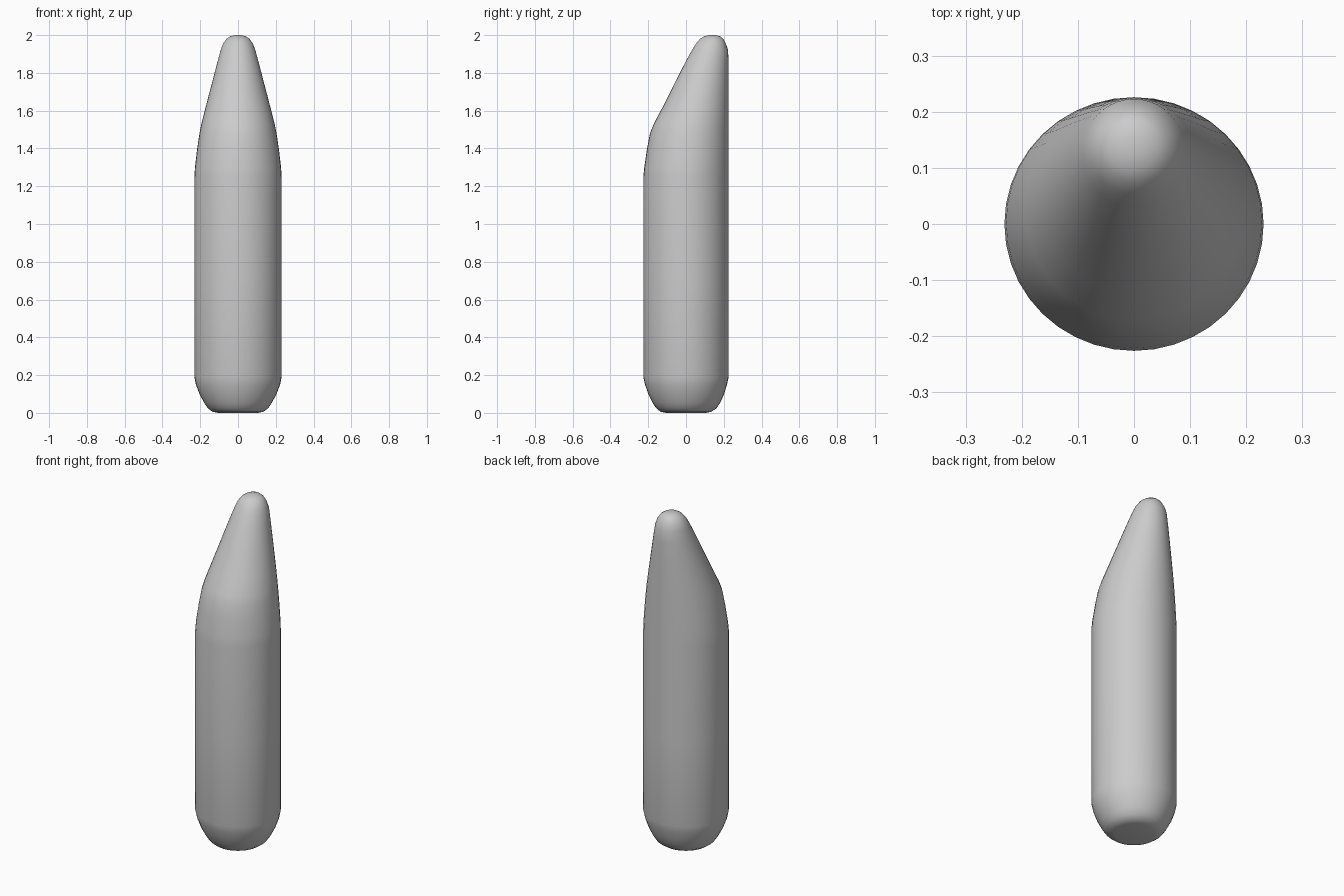
import bpy, bmesh
from math import cos, sin, pi

# Oval cross-sections up the body: height, half width, front y, back y
SECTIONS = [
    (0.000, 0.105, -0.105, 0.105), (0.006, 0.135, -0.135, 0.135),
    (0.025, 0.160, -0.158, 0.162), (0.055, 0.180, -0.178, 0.182),
    (0.100, 0.204, -0.200, 0.202), (0.150, 0.223, -0.217, 0.217),
    (0.190, 0.231, -0.226, 0.226), (0.700, 0.231, -0.226, 0.226),
    (1.250, 0.231, -0.226, 0.226), (1.300, 0.228, -0.221, 0.226),
    (1.400, 0.216, -0.206, 0.226), (1.480, 0.204, -0.191, 0.226),
    (1.530, 0.194, -0.171, 0.226), (1.620, 0.171, -0.123, 0.226),
    (1.750, 0.137, -0.058, 0.226), (1.850, 0.111, -0.007, 0.225),
    (1.920, 0.092, 0.031, 0.223), (1.955, 0.079, 0.053, 0.211),
    (1.980, 0.061, 0.074, 0.198), (1.993, 0.042, 0.095, 0.183),
    (2.000, 0.016, 0.121, 0.157),
]
SIDES = 40

bm = bmesh.new()
rings = []
for z, half, front, back in SECTIONS:
    mid, depth = (front + back) / 2, (back - front) / 2
    rings.append([bm.verts.new((half * cos(2 * pi * i / SIDES),
                                mid + depth * sin(2 * pi * i / SIDES), z))
                  for i in range(SIDES)])
for low, high in zip(rings, rings[1:]):
    for i in range(SIDES):
        j = (i + 1) % SIDES
        bm.faces.new((low[i], low[j], high[j], high[i]))
# Flat base and tiny tip cap
bm.faces.new(rings[0][::-1])
bm.faces.new(rings[-1])

mesh = bpy.data.meshes.new("slanted_tip_body")
bm.to_mesh(mesh)
bm.free()
body = bpy.data.objects.new("slanted_tip_body", mesh)
bpy.context.collection.objects.link(body)
for face in mesh.polygons:
    face.use_smooth = True
